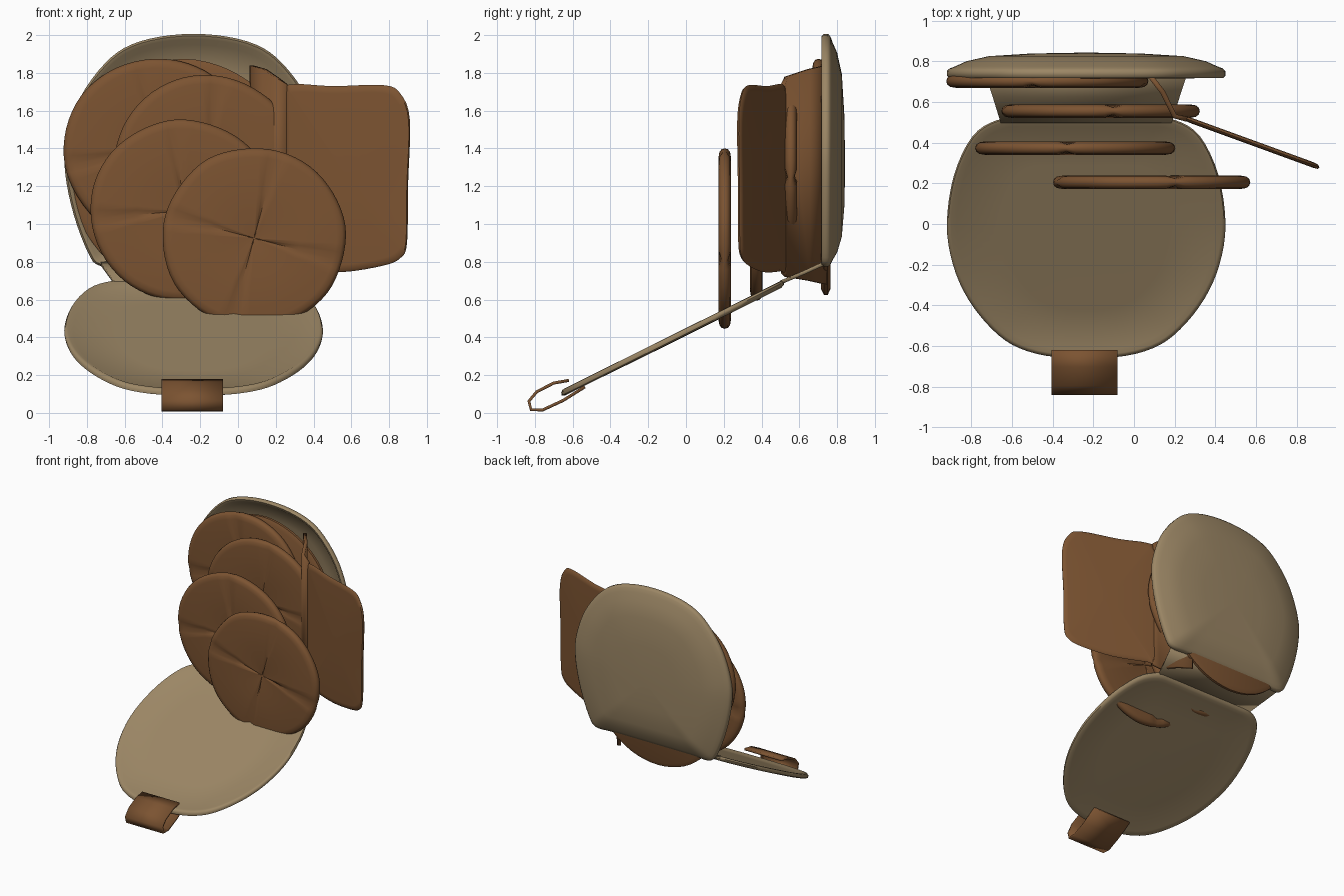
import bpy, bmesh, math, random
from mathutils import Vector

random.seed(4)
if "Cube" in bpy.data.objects:
    bpy.data.objects.remove(bpy.data.objects["Cube"])


def material(name, rgb):
    m = bpy.data.materials.new(name)
    m.use_nodes = True
    m.diffuse_color = (*rgb, 1)
    bsdf = m.node_tree.nodes["Principled BSDF"]
    bsdf.inputs["Base Color"].default_value = (*rgb, 1)
    bsdf.inputs["Roughness"].default_value = 0.8
    return m


TAN = material("tan canvas", (0.33, 0.24, 0.13))
BROWN = material("brown leather", (0.2, 0.087, 0.031))


def finish(name, bm, mat, thickness=0):
    bmesh.ops.recalc_face_normals(bm, faces=bm.faces)
    mesh = bpy.data.meshes.new(name)
    bm.to_mesh(mesh)
    bm.free()
    mesh.materials.append(mat)
    ob = bpy.data.objects.new(name, mesh)
    bpy.context.collection.objects.link(ob)
    if thickness:
        mod = ob.modifiers.new("thickness", 'SOLIDIFY')
        mod.thickness = thickness
        mod.offset = 0
    bpy.ops.object.select_all(action='DESELECT')
    ob.select_set(True)
    bpy.context.view_layer.objects.active = ob
    bpy.ops.object.shade_smooth_by_angle(angle=math.radians(50))
    return ob


def smooth_outline(points, steps=4):
    """Closed Catmull-Rom curve through 2D points."""
    pts = [Vector(p) for p in points]
    n, out = len(pts), []
    for i in range(n):
        a, b, c, d = (pts[(i + k) % n] for k in (-1, 0, 1, 2))
        for s in range(steps):
            t = s / steps
            out.append(0.5 * (2 * b + (c - a) * t + (2 * a - 5 * b + 4 * c - d) * t**2
                              + (3 * b - a - 3 * c + d) * t**3))
    return out


def padded(name, outline, profile, centre, place, mat, groove=None):
    """Closed solid: scaled copies of an outline, stacked by (scale, offset)."""
    bm = bmesh.new()
    c = Vector(centre)
    n = len(outline)
    rings = []
    for scale, w in profile:
        if scale == 0:
            rings.append([bm.verts.new(place(c.x, c.y, w))] * n)
            continue
        ring = []
        for i, p in enumerate(outline):
            q = c + (p - c) * scale
            ring.append(bm.verts.new(place(q.x, q.y, groove(i, w) if groove else w)))
        rings.append(ring)
    for r0, r1 in zip(rings, rings[1:]):
        for i in range(n):
            j = (i + 1) % n
            bm.faces.new(list(dict.fromkeys((r0[i], r0[j], r1[j], r1[i]))))
    return finish(name, bm, mat)


def sheet(name, rows, mat, thickness):
    """Strip of quads between successive pairs of points."""
    bm = bmesh.new()
    pairs = [[bm.verts.new(p) for p in row] for row in rows]
    for (a, b), (c, d) in zip(pairs, pairs[1:]):
        bm.faces.new((a, b, d, c))
    return finish(name, bm, mat, thickness)


def round_outline(x, z, rx, rz, tilt=0, wobble=0.012):
    pts = []
    for i in range(16):
        a = i * math.tau / 16 + tilt
        k = 1 + random.uniform(-wobble, wobble)
        pts.append((x + rx * k * math.cos(a), z + rz * k * math.sin(a)))
    return smooth_outline(pts)


def disc(name, x, y, z, rx, rz, tilt, half=0.033):
    """Round cushion with two crossing creases on each face."""
    outline = round_outline(x, z, rx, rz, math.radians(tilt))
    quarter = len(outline) // 4

    def crease(i, w):
        return w * 0.6 if i % quarter == 0 else w

    front = [(0, -0.6), (0.1, -0.85), (0.5, -0.9), (0.9, -1), (0.96, -0.85), (0.99, -0.5)]
    profile = front + [(1, 0)] + [(s, -w) for s, w in reversed(front)]
    profile = [(s, w * half) for s, w in profile]
    padded(name, outline, profile, (x, z), lambda u, v, w: (u, y + w, v), BROWN, crease)


# Four cushion discs standing in a stepped row
disc("disc_rear", -0.425, 0.702, 1.39, 0.495, 0.49, 9)
disc("disc_second", -0.165, 0.555, 1.31, 0.485, 0.48, -8)
disc("disc_third", -0.29, 0.373, 1.07, 0.49, 0.48, 5)
disc("disc_front", 0.085, 0.205, 0.925, 0.487, 0.478, -15)

# Large panel lining the back shell
padded("back_lining", round_outline(-0.28, 1.25, 0.6, 0.62),
       [(0, -0.025), (0.95, -0.025), (1, -0.01), (1, 0.01), (0.95, 0.025), (0, 0.025)],
       (-0.28, 1.25), lambda u, v, w: (u, 0.74 + w, v), BROWN)

# Right half of each shell outline, mirrored about the shell's middle
MID = -0.235


def mirrored(half):
    return smooth_outline([(MID + a, b) for a, b in half]
                          + [(MID - a, b) for a, b in reversed(half)])


# Dished back shell with a flat lower edge
shell_half = [(0.12, 0.78), (0.36, 0.78), (0.5, 0.78), (0.56, 0.85), (0.635, 1.05), (0.68, 1.27),
              (0.675, 1.45), (0.6, 1.67), (0.47, 1.85), (0.33, 1.95), (0.12, 2.0)]
padded("back_shell", mirrored(shell_half),
       [(0, 0.825), (0.4, 0.82), (0.75, 0.8), (0.92, 0.755), (0.96, 0.725), (0.985, 0.718),
        (1, 0.73), (1, 0.752), (0.98, 0.765), (0.94, 0.775), (0.86, 0.8), (0.7, 0.825),
        (0.4, 0.838), (0, 0.843)],
       (MID, 1.3), lambda u, v, w: (u, w, v), TAN)

# Sloping lid, opened forward and down
lid_half = [(0.12, 0.52), (0.3, 0.52), (0.44, 0.51), (0.56, 0.43), (0.65, 0.24), (0.685, 0.0),
            (0.655, -0.2), (0.58, -0.37), (0.46, -0.52), (0.33, -0.61), (0.14, -0.655)]
padded("lid", mirrored(lid_half),
       [(0, 0), (0.6, -0.002), (0.93, 0), (0.97, 0.014), (0.99, 0.012), (1, 0), (0.995, -0.016),
        (0.97, -0.024), (0.93, -0.02), (0.6, -0.025), (0, -0.027)],
       (MID, -0.07), lambda u, v, w: (u, v, 0.435 + 0.497 * v + w), TAN)

# Fabric hinge joining shell and lid
sheet("lid_hinge", [[(MID - h, y, z), (MID + h, y, z)]
                    for h, y, z in ((0.5, 0.75, 0.8), (0.46, 0.63, 0.745), (0.42, 0.5, 0.69))],
      TAN, 0.02)

# Side flap swung out from the lining
flap_half = [(0.25, 0.76), (0.25, 1.0), (0.25, 1.45), (0.25, 1.7), (0.3, 1.74), (0.5, 1.73),
             (0.77, 1.735), (0.86, 1.69), (0.91, 1.55), (0.9, 1.2), (0.895, 0.9),
             (0.86, 0.82), (0.77, 0.78), (0.55, 0.745), (0.3, 0.75)]
padded("side_flap", smooth_outline(flap_half),
       [(0, -0.012), (0.92, -0.014), (0.98, -0.011), (1, 0), (0.98, 0.011),
        (0.92, 0.014), (0, 0.012)],
       (0.58, 1.24), lambda u, v, w: (u, 0.52 - 0.364 * (u - 0.25) + w, v), BROWN)

# Narrow strip carrying the side flap
sheet("flap_hinge", [[(x, y, lo), (x, y, hi)] for x, y, lo, hi in
                     ((0.07, 0.74, 0.68, 1.84), (0.14, 0.65, 0.7, 1.82),
                      (0.2, 0.53, 0.72, 1.78), (0.26, 0.515, 0.74, 1.74))], BROWN, 0.025)

# Closing strap looped round the lid's front edge
loop = [(-0.62, 0.172), (-0.7, 0.158), (-0.79, 0.112), (-0.832, 0.062), (-0.82, 0.017),
        (-0.76, 0.015), (-0.65, 0.066), (-0.535, 0.138)]
sheet("closing_strap", [[(-0.405, y, z), (-0.08, y, z)] for y, z in loop], BROWN, 0.016)
